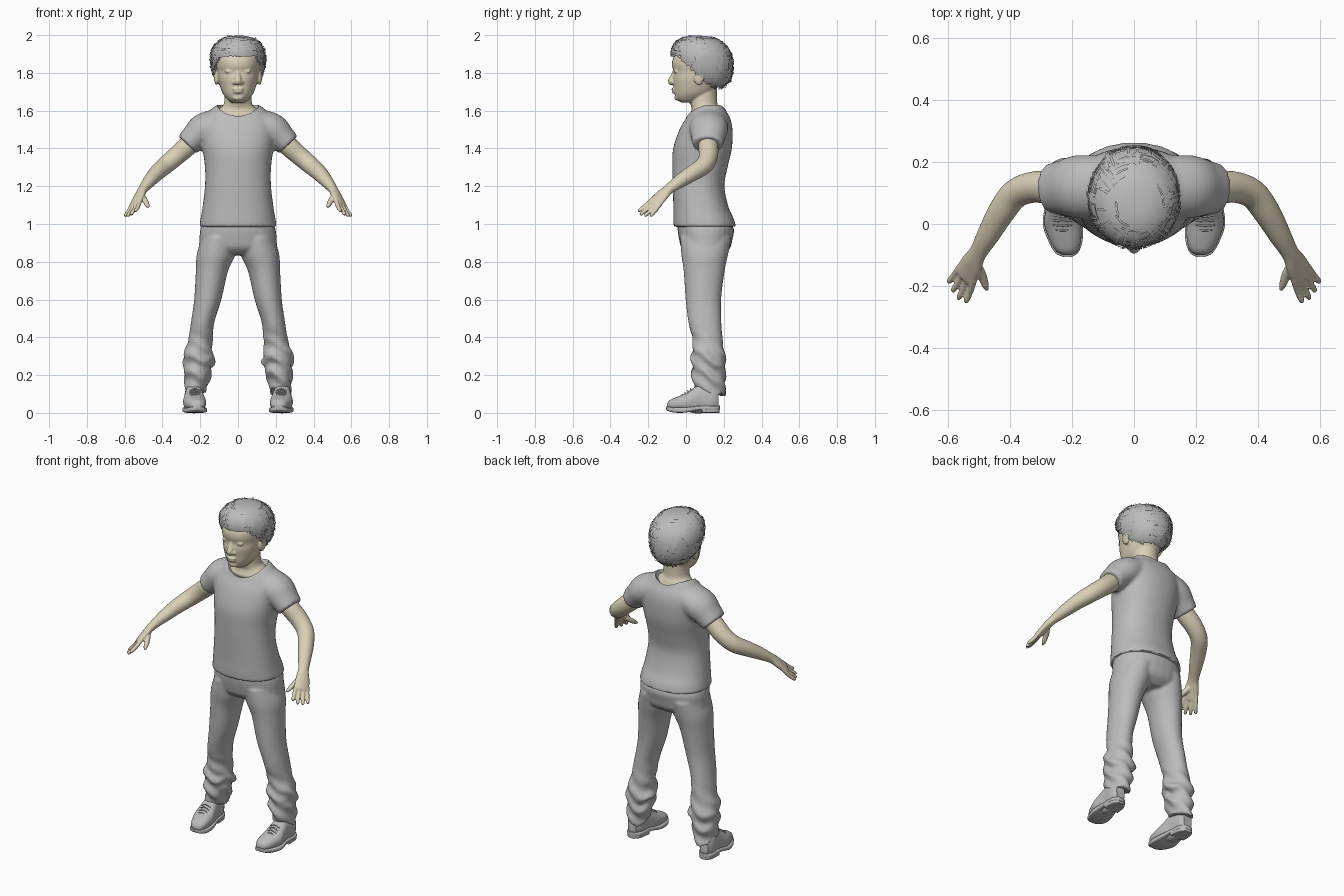
import bpy, bmesh, math, random
from mathutils import Vector, Matrix

random.seed(4)
old = bpy.data.objects.get("Cube")
if old:
    bpy.data.objects.remove(old, do_unlink=True)

X, Y, Z = Vector((1, 0, 0)), Vector((0, 1, 0)), Vector((0, 0, 1))


def material(name, rgb):
    mat = bpy.data.materials.new(name)
    mat.use_nodes = True
    colour = (*rgb, 1)
    mat.diffuse_color = colour
    mat.node_tree.nodes["Principled BSDF"].inputs["Base Color"].default_value = colour
    return mat


grey = material("cloth_grey", (0.5, 0.5, 0.5))
skin = material("skin_beige", (0.70, 0.63, 0.47))


def spline(rows, steps):
    """Smooth curve through the rows of position and radii."""
    pts = [Vector(r) for r in rows]
    out = []
    for i in range(len(pts) - 1):
        a, b, c, d = (pts[min(max(j, 0), len(pts) - 1)] for j in range(i - 1, i + 3))
        for k in range(steps):
            t = k / steps
            out.append((b * 2 + (c - a) * t + (a * 2 - b * 5 + c * 4 - d) * t**2
                        + (b * 3 - a - c * 3 + d) * t**3) * 0.5)
    return out + [pts[-1]]


def loft(bm, rows, ref=X, axis=None, side=1, power=2, sides=28, steps=4):
    """Closed tube through rows of (x, y, z, radius along ref, other radius)."""
    pts = spline(rows, steps)
    centres = [Vector(p[:3]) for p in pts]
    rings = []
    for i, p in enumerate(pts):
        t = axis or (centres[min(i + 1, len(pts) - 1)] - centres[max(i - 1, 0)]).normalized()
        u = (ref - t * ref.dot(t)).normalized()
        v = t.cross(u)
        ring = []
        for k in range(sides):
            a = math.tau * k / sides
            c, s = (math.copysign(abs(f) ** (2 / power), f) for f in (math.cos(a), math.sin(a)))
            q = centres[i] + u * c * max(p[3], 0.002) + v * s * max(p[4], 0.002)
            ring.append(bm.verts.new((q.x * side, q.y, q.z)))
        rings.append(ring)
    for r, q in zip(rings, rings[1:]):
        for k in range(sides):
            n = (k + 1) % sides
            bm.faces.new((r[k], r[n], q[n], q[k]))
    bm.faces.new(rings[0])
    bm.faces.new(rings[-1])


def upright(rows):
    """Rows of (z, front y, back y, half width) for a central body part."""
    return [(0, (f + b) / 2, z, w, (b - f) / 2) for z, f, b, w in rows]


def blob(bm, centre, radii):
    bmesh.ops.create_uvsphere(bm, u_segments=20, v_segments=12, radius=1,
                              matrix=Matrix.LocRotScale(Vector(centre), None, Vector(radii)))


def finish(name, bm, mat, voxel=0, relax=4, cutter=None, thick=0):
    """Make an object, fuse its pieces and bake its modifiers."""
    if not thick:
        bmesh.ops.recalc_face_normals(bm, faces=bm.faces[:])
    mesh = bpy.data.meshes.new(name)
    bm.to_mesh(mesh)
    bm.free()
    ob = bpy.data.objects.new(name, mesh)
    bpy.context.collection.objects.link(ob)
    if voxel:
        fuse = ob.modifiers.new("fuse", "REMESH")
        fuse.mode, fuse.voxel_size = "VOXEL", voxel
        soft = ob.modifiers.new("soften", "SMOOTH")
        soft.factor, soft.iterations = 0.5, relax
    if cutter:
        cut = ob.modifiers.new("cut", "BOOLEAN")
        cut.operation, cut.object = "DIFFERENCE", cutter
    if thick:
        ob.modifiers.new("thickness", "SOLIDIFY").thickness = thick
    if ob.modifiers:
        deps = bpy.context.evaluated_depsgraph_get()
        baked = bpy.data.meshes.new_from_object(ob.evaluated_get(deps))
        ob.modifiers.clear()
        ob.data = baked
    ob.data.materials.clear()
    ob.data.materials.append(mat)
    ob.data.shade_smooth()
    ob.data.set_sharp_from_angle(angle=0.9)
    return ob


# Shirt: torso and sleeves fused, with a scooped neck opening
scoop = bmesh.new()
blob(scoop, (0, 0.08, 1.66), (0.118, 0.15, 0.102))
scoop_cutter = finish("neck_cutter", scoop, grey)
scoop_cutter.hide_render = True
bm = bmesh.new()
loft(bm, upright([(0.985, -0.066, 0.265, 0.205), (1.03, -0.067, 0.252, 0.198),
                  (1.09, -0.067, 0.225, 0.188),
                  (1.2, -0.07, 0.203, 0.175), (1.3, -0.072, 0.22, 0.175),
                  (1.4, -0.068, 0.243, 0.188), (1.5, -0.035, 0.246, 0.2),
                  (1.56, 0, 0.234, 0.19), (1.6, 0.02, 0.212, 0.15),
                  (1.63, 0.05, 0.2, 0.115)]), axis=Z, power=2.2, sides=40)
for s in (1, -1):
    loft(bm, [(0.1, 0.12, 1.535, 0.1, 0.078), (0.18, 0.12, 1.5, 0.102, 0.087),
              (0.23, 0.117, 1.457, 0.089, 0.074), (0.268, 0.115, 1.419, 0.08, 0.065)],
         ref=Y, side=s)
finish("shirt", bm, grey, 0.01, 3, scoop_cutter)
bpy.data.objects.remove(scoop_cutter, do_unlink=True)

# Trousers: pelvis and legs fused, crumpled above the hems
bm = bmesh.new()
loft(bm, upright([(1.04, -0.04, 0.2, 0.17), (0.98, -0.045, 0.252, 0.197),
                  (0.92, -0.037, 0.246, 0.204), (0.87, -0.022, 0.232, 0.197),
                  (0.835, 0.02, 0.19, 0.1)]), axis=Z, power=2.2)
for s in (1, -1):
    loft(bm, [(0.1, 0.105, 0.93, 0.09, 0.135), (0.116, 0.099, 0.84, 0.102, 0.124),
              (0.138, 0.096, 0.75, 0.085, 0.108), (0.16, 0.092, 0.6, 0.072, 0.094),
              (0.187, 0.1, 0.48, 0.062, 0.087), (0.2, 0.115, 0.38, 0.065, 0.08),
              (0.212, 0.12, 0.31, 0.076, 0.088), (0.207, 0.12, 0.27, 0.086, 0.092),
              (0.215, 0.12, 0.24, 0.068, 0.086), (0.215, 0.12, 0.2, 0.073, 0.09),
              (0.222, 0.122, 0.15, 0.058, 0.084), (0.225, 0.128, 0.11, 0.057, 0.08)],
         axis=Z, side=s, sides=40, steps=6)
for v in bm.verts:
    if v.co.z < 0.45:
        out = Vector((v.co.x - math.copysign(0.21, v.co.x), v.co.y - 0.12, 0))
        a = math.atan2(out.y, out.x)
        fade = min(1, (0.45 - v.co.z) / 0.15)
        v.co += out * 0.08 * fade * math.sin(3 * a + 70 * v.co.z)
        v.co.z -= fade * (0.018 * math.sin(a) + 0.008 * math.sin(4 * a))
finish("trousers", bm, grey, 0.009, 2)

# Arms and hands
along = Vector((0.35, -0.66, -0.68)).normalized()
across = Vector((-0.6, -0.55, 0.35))
across = (across - along * across.dot(along)).normalized()
knuckles = Vector((0.543, -0.168, 1.108))
for s, label in ((1, "left"), (-1, "right")):
    bm = bmesh.new()
    loft(bm, [(0.2, 0.115, 1.475, 0.05, 0.05), (0.27, 0.118, 1.41, 0.053, 0.053),
              (0.33, 0.118, 1.357, 0.05, 0.05), (0.385, 0.095, 1.31, 0.047, 0.047),
              (0.43, 0.035, 1.27, 0.044, 0.042), (0.47, -0.035, 1.225, 0.037, 0.034),
              (0.503, -0.093, 1.183, 0.03, 0.024), (0.523, -0.13, 1.148, 0.04, 0.02),
              (*knuckles, 0.043, 0.016), (*(knuckles + along * 0.012), 0.038, 0.011)],
         ref=across, side=s)
    for offset, length in ((0.032, 0.084), (0.011, 0.098), (-0.011, 0.094), (-0.032, 0.08)):
        base = knuckles + across * offset - along * 0.02
        tip = knuckles + across * offset * 1.4 + along * length
        mid = base.lerp(tip, 0.55) + along.cross(across) * 0.003
        loft(bm, [(*base, 0.0115, 0.012), (*mid, 0.0105, 0.0115),
                  (*base.lerp(tip, 0.9), 0.0095, 0.01), (*tip, 0.004, 0.004)],
             ref=across, side=s, sides=12)
    loft(bm, [(0.515, -0.125, 1.155, 0.017, 0.017), (0.493, -0.16, 1.125, 0.016, 0.015),
              (0.48, -0.195, 1.1, 0.012, 0.012), (0.474, -0.215, 1.088, 0.005, 0.005)],
         side=s, sides=12)
    finish(label + "_arm", bm, skin, 0.005, 2)

# Head, neck and facial features
bm = bmesh.new()
loft(bm, upright([(1.643, -0.025, 0.06, 0.035), (1.66, -0.05, 0.09, 0.056),
                  (1.69, -0.061, 0.14, 0.08), (1.73, -0.066, 0.17, 0.096),
                  (1.77, -0.07, 0.19, 0.106), (1.805, -0.066, 0.2, 0.11),
                  (1.84, -0.074, 0.205, 0.115), (1.88, -0.067, 0.205, 0.115),
                  (1.93, -0.03, 0.19, 0.1), (1.96, 0.02, 0.14, 0.065),
                  (1.975, 0.06, 0.1, 0.03)]), axis=Z, power=2.15, sides=40)
loft(bm, upright([(1.54, 0.03, 0.19, 0.15), (1.575, 0.02, 0.19, 0.135),
                  (1.592, 0.026, 0.185, 0.122), (1.615, 0.03, 0.175, 0.093),
                  (1.645, 0.022, 0.165, 0.073), (1.75, 0.02, 0.165, 0.07)]), axis=Z)
loft(bm, [(0, -0.056, 1.82, 0.01, 0.01), (0, -0.066, 1.787, 0.013, 0.013),
          (0, -0.081, 1.757, 0.018, 0.015), (0, -0.073, 1.74, 0.015, 0.01)])
blob(bm, (0, -0.064, 1.714), (0.029, 0.013, 0.008))
blob(bm, (0, -0.063, 1.7), (0.025, 0.013, 0.009))
blob(bm, (0, -0.045, 1.669), (0.03, 0.016, 0.016))
for s in (1, -1):
    blob(bm, (0.018 * s, -0.068, 1.75), (0.013, 0.014, 0.011))
    blob(bm, (0.045 * s, -0.052, 1.808), (0.023, 0.012, 0.011))
    blob(bm, (0.114 * s, 0.068, 1.775), (0.013, 0.027, 0.04))
    blob(bm, (0.122 * s, 0.082, 1.785), (0.007, 0.018, 0.03))
finish("head", bm, skin, 0.005, 3)


# Hair: a shell trimmed at the hairline, covered by crossing strands
def hair_point(az, el, k=1):
    r = k * math.cos(el) ** 0.78
    up = k * math.sin(el) * (0.117 if el > 0 else 0.17)
    return Vector((0.146 * r * math.sin(az), 0.085 - 0.2 * up + 0.16 * r * math.cos(az),
                   1.88 + up))


def below_hairline(p):
    return p.z < min(1.88, max(1.72, 1.88 - 0.95 * (p.y + 0.04)))


bm = bmesh.new()
bmesh.ops.create_uvsphere(bm, u_segments=56, v_segments=40, radius=1)
for v in bm.verts:
    el = math.asin(max(-0.9999, min(0.9999, v.co.z)))
    v.co = hair_point(math.atan2(v.co.x, v.co.y), el)
bmesh.ops.recalc_face_normals(bm, faces=bm.faces[:])
bmesh.ops.delete(bm, geom=[v for v in bm.verts if below_hairline(v.co)], context="VERTS")
finish("hair_cap", bm, grey, thick=0.01)

bm = bmesh.new()
for i in range(520):
    az, el = random.uniform(0, math.tau), math.asin(random.uniform(-0.85, 0.99))
    upward = i % 2
    lift, flare, width = random.uniform(1, 1.03), random.uniform(0, 0.04), 0.025
    pairs = []
    for k in range(5):
        a, e = (az, el - 0.13 * k) if upward else (az + 0.13 * k / max(math.cos(el), 0.3), el)
        e = max(e, -1.2)
        if below_hairline(hair_point(a, e)):
            break
        da, de = (width / max(math.cos(e), 0.2), 0) if upward else (0, width)
        h = lift + flare * k / 4
        pairs.append([bm.verts.new(hair_point(a + f * da, min(e + f * de, 1.55), h))
                      for f in (-1, 1)])
    for p, q in zip(pairs, pairs[1:]):
        bm.faces.new((p[0], p[1], q[1], q[0]))
bmesh.ops.delete(bm, geom=[v for v in bm.verts if not v.link_faces], context="VERTS")
finish("hair_strands", bm, grey)

# Shoes: rounded upper, boxy sole and heel, lace bars
for s, label in ((1, "left"), (-1, "right")):
    bm = bmesh.new()
    loft(bm, [(0.215, -0.1, 0.036, 0.014, 0.012), (0.217, -0.088, 0.042, 0.034, 0.024),
              (0.221, -0.055, 0.048, 0.05, 0.034),
              (0.23, 0, 0.056, 0.06, 0.048), (0.232, 0.04, 0.066, 0.054, 0.067),
              (0.234, 0.08, 0.078, 0.047, 0.08), (0.238, 0.14, 0.078, 0.045, 0.074),
              (0.24, 0.172, 0.075, 0.028, 0.055)],
         axis=Y, side=s, power=2.3)
    finish(label + "_shoe_upper", bm, grey)
    bm = bmesh.new()
    loft(bm, [(0.215, -0.106, 0.026, 0.012, 0.009), (0.217, -0.094, 0.021, 0.036, 0.012),
              (0.221, -0.055, 0.015, 0.055, 0.014), (0.23, 0, 0.016, 0.064, 0.014),
              (0.234, 0.07, 0.026, 0.052, 0.012), (0.238, 0.14, 0.026, 0.048, 0.012),
              (0.24, 0.167, 0.026, 0.036, 0.012), (0.24, 0.18, 0.026, 0.02, 0.012)],
         axis=Y, side=s, power=5)
    loft(bm, [(0.235, 0.085, 0.015, 0.05, 0.015), (0.238, 0.14, 0.015, 0.046, 0.015),
              (0.24, 0.167, 0.015, 0.034, 0.015), (0.24, 0.178, 0.015, 0.02, 0.015)],
         axis=Y, side=s, power=6)
    finish(label + "_shoe_sole", bm, grey)
    bm = bmesh.new()
    for k in range(4):
        y, z = -0.018 + 0.015 * k, 0.086 + 0.01 * k
        loft(bm, [(0.2, y, z, 0.003, 0.003), (0.23, y - 0.003, z + 0.012, 0.003, 0.003),
                  (0.26, y, z, 0.003, 0.003)], ref=Y, side=s, sides=8)
    finish(label + "_shoe_laces", bm, grey)
